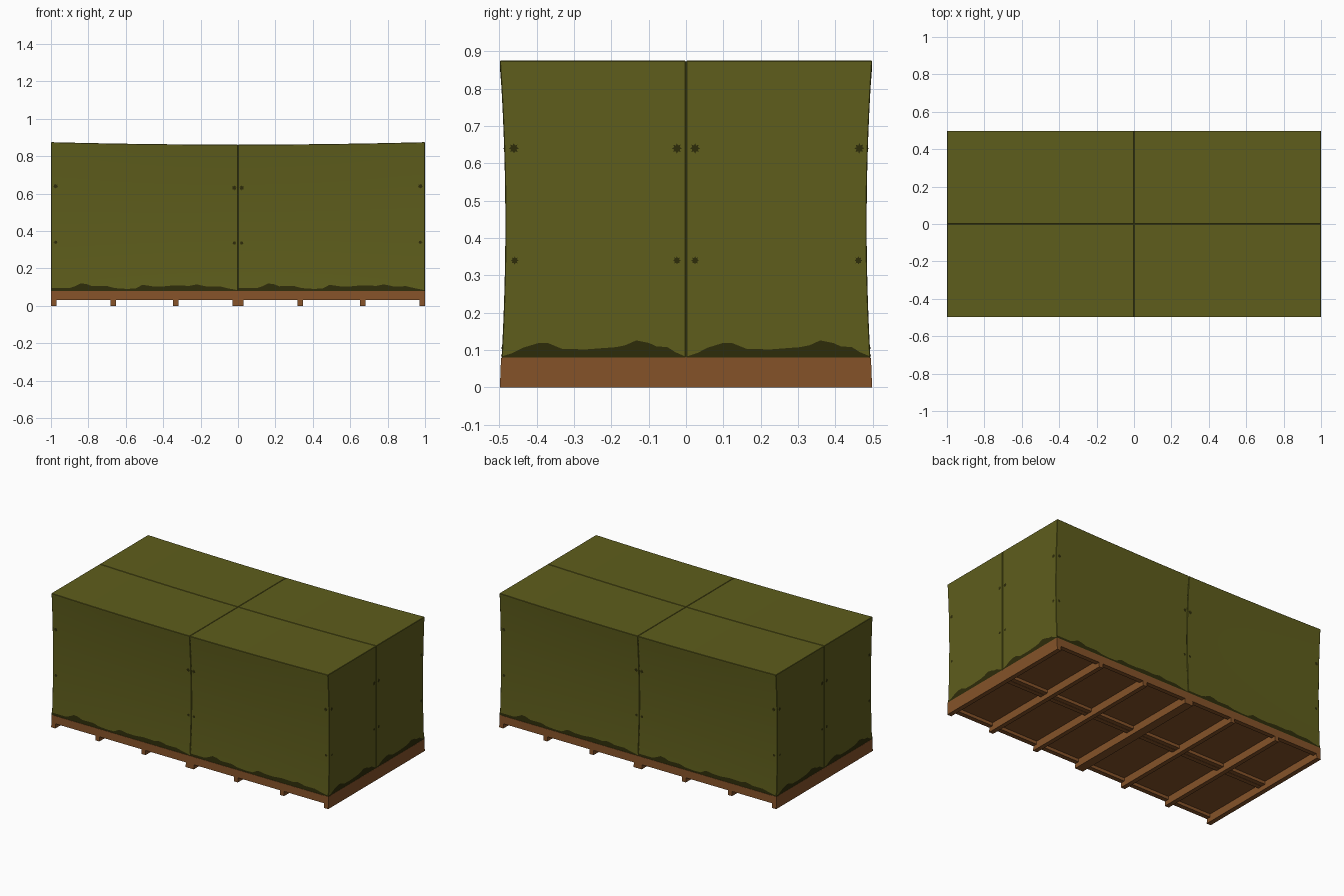
import bpy, bmesh, math
from mathutils import Vector

if "Cube" in bpy.data.objects:
    bpy.data.objects.remove(bpy.data.objects["Cube"])


def mat(name, c):
    m = bpy.data.materials.new(name)
    m.diffuse_color = (*c, 1)
    m.use_nodes = True
    m.node_tree.nodes["Principled BSDF"].inputs["Base Color"].default_value = m.diffuse_color
    return m


OLIVE = mat("olive canvas", (0.112, 0.110, 0.0115))
DARK = mat("dark olive", (0.027, 0.025, 0.003))
WOOD = mat("brown wood", (0.235, 0.086, 0.022))


def deform(v):
    """Sagging top and pinched long sides."""
    x, y, z = v
    k = max(0, 1 - x * x)
    if z < 0.08:
        p = 0.002 + 0.003 * z / 0.08
    else:
        t = (z - 0.08) / 0.795
        b = 4 * t * (1 - t)
        p = 0.005 * (1 - t) + 0.0125 * b + 0.003 * b * k
        z -= 0.013 * k * t
    return Vector((x, y * (1 - 2 * p), z))


def finish(bm, name, m):
    for v in bm.verts:
        v.co = deform(v.co)
    me = bpy.data.meshes.new(name)
    bm.to_mesh(me)
    bm.free()
    me.materials.append(m)
    ob = bpy.data.objects.new(name, me)
    bpy.context.collection.objects.link(ob)
    return ob


def add_box(bm, x0, x1, y0, y1, z0, z1):
    vs = bmesh.ops.create_cube(bm, size=1)["verts"]
    for v in vs:
        v.co = Vector(((x0 + x1) / 2 + v.co.x * (x1 - x0),
                       (y0 + y1) / 2 + v.co.y * (y1 - y0),
                       (z0 + z1) / 2 + v.co.z * (z1 - z0)))


def slice_up(bm):
    cuts = [((i / 8, 0, 0), (1, 0, 0)) for i in range(-7, 8)]
    cuts += [((0, 0, 0.08 + 0.795 * i / 16), (0, 0, 1)) for i in range(1, 16)]
    for co, no in cuts:
        bmesh.ops.bisect_plane(bm, geom=bm.verts[:] + bm.edges[:] + bm.faces[:],
                               plane_co=co, plane_no=no)


# four canvas-covered blocks
G = 0.0008
for sx in (-1, 1):
    for sy in (-1, 1):
        bm = bmesh.new()
        xs = sorted((sx * G, sx * 0.9985))
        ys = sorted((sy * G, sy * 0.4985))
        add_box(bm, *xs, *ys, 0.08, 0.875)
        bmesh.ops.bevel(bm, geom=[e for e in bm.edges if max(v.co.z for v in e.verts) > 0.5],
                        offset=0.002, segments=1, affect='EDGES')
        slice_up(bm)
        ob = finish(bm, "canvas_block", OLIVE)
        bpy.context.view_layer.objects.active = ob
        ob.select_set(True)
        bpy.ops.object.shade_smooth_by_angle(angle=math.radians(15))
        ob.select_set(False)

# filling behind the seams
bm = bmesh.new()
add_box(bm, -0.995, 0.995, -0.495, 0.495, 0.081, 0.872)
slice_up(bm)
finish(bm, "seam_core", OLIVE)


def on_side(side, u, z):
    x, y = (u, -0.4997) if side % 2 == 0 else (0.9997, u)
    if side > 1:
        x, y = -x, -y
    return Vector((x, y, z))


# ragged dark hem: (position, height) over one block
LONG = [(0.0, .095), (.1, .095), (.13, .105), (.16, .120), (.19, .117), (.22, .105), (.3, .106),
        (.34, .095), (.4, .091), (.45, .092), (.49, .113), (.54, .105), (.6, .104), (.66, .11),
        (.74, .107), (.78, .115), (.83, .104), (.9, .105), (.95, .093), (.998, .084)]
SHORT = [(0.002, .083), (.03, .092), (.06, .107), (.1, .119), (.125, .119), (.165, .103), (.23, .102),
         (.31, .108), (.335, .113), (.365, .126), (.4, .119), (.42, .11), (.45, .108),
         (.47, .095), (.498, .083)]
bm = bmesh.new()
for side in range(4):
    prof, start, step = (LONG, -1, 1) if side % 2 == 0 else (SHORT, -0.5, 0.5)
    for k in range(2):
        pts = [(start + k * step + u, h) for u, h in prof]
        for (a, ha), (b, hb) in zip(pts, pts[1:]):
            bm.faces.new([bm.verts.new(on_side(side, u, z))
                          for u, z in ((a, .08), (b, .08), (b, hb), (a, ha))])
finish(bm, "ragged_hem", DARK)

# small star-shaped eyelet marks
bm = bmesh.new()
for side in range(4):
    us = (-0.975, -0.02, 0.02, 0.975) if side % 2 == 0 else (-0.472, -0.025, 0.025, 0.475)
    for u in us:
        for z, r in ((0.64, 0.014), (0.34, 0.011)):
            ring = []
            for i in range(16):
                q = r * (1 if i % 2 == 0 else 0.6)
                a = math.tau * i / 16
                ring.append(bm.verts.new(on_side(side, u + q * math.cos(a), z + q * math.sin(a))))
            bm.faces.new(ring)
finish(bm, "eyelet_marks", DARK)


def wood(name, boxes):
    bm = bmesh.new()
    for b in boxes:
        add_box(bm, *b)
    finish(bm, name, WOOD)


# pallet deck, long boards and cross skids
wood("pallet_deck", [(-0.998, 0.998, -0.498, 0.498, 0.05, 0.081)])
wood("pallet_long_board", [(-0.999, 0.999, y - 0.015, y + 0.015, 0.03, 0.079)
                           for y in (-0.485, 0.485)])
wood("pallet_middle_board", [(-0.97, 0.97, y - 0.015, y + 0.015, 0.03, 0.06)
                             for y in (-0.016, 0.016)])
wood("pallet_skid", [(x - 0.0145, x + 0.0145, -0.5, 0.5, 0, 0.052)
                     for x in (-0.667, -0.333, -0.0145, 0.0145, 0.333, 0.667)])
wood("pallet_end_skid", [(x - 0.015, x + 0.015, -0.5, 0.5, 0, 0.0795)
                         for x in (-0.985, 0.985)])
